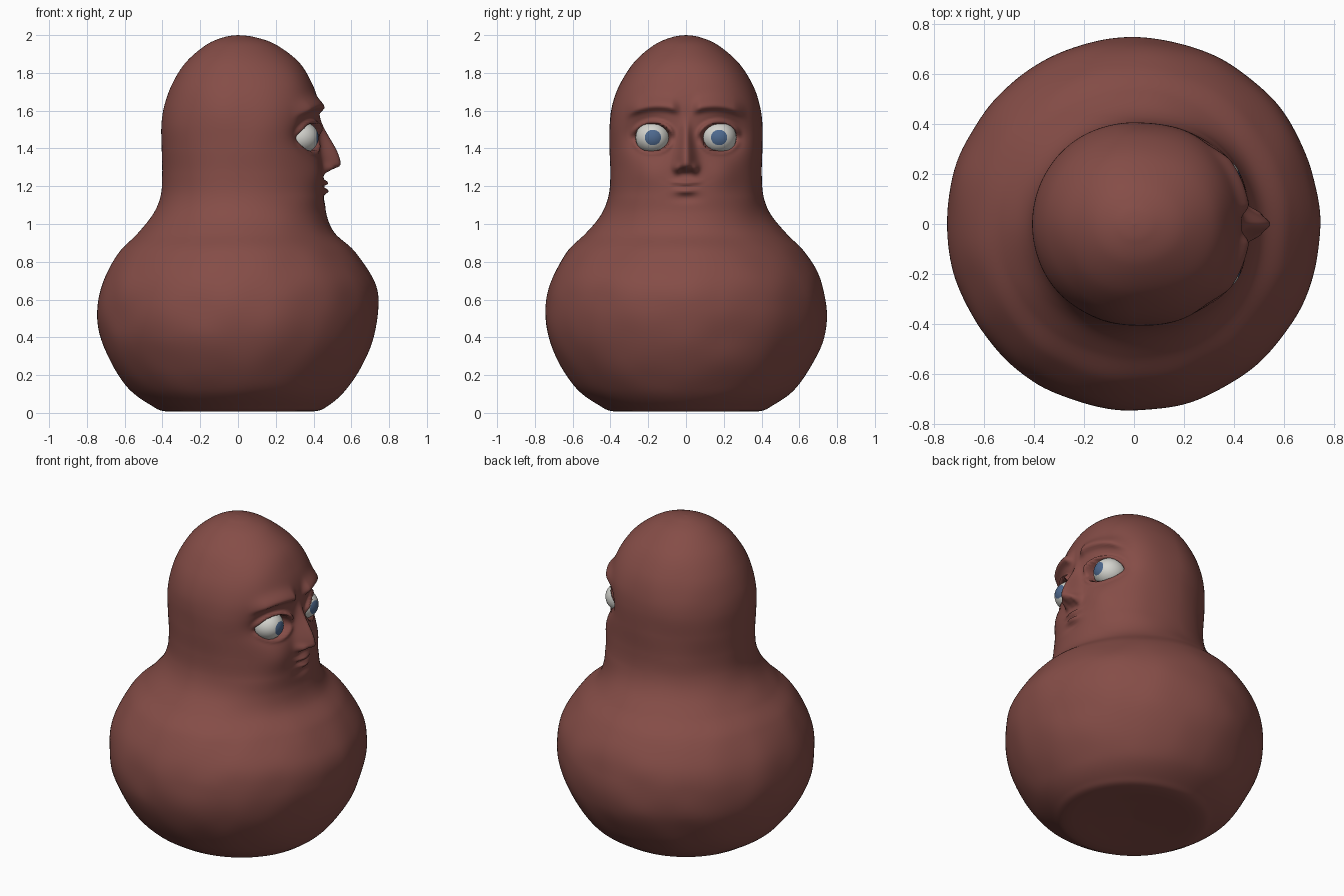
import bpy, bmesh, math
from mathutils import Vector, Matrix, noise

if "Cube" in bpy.data.objects:
    bpy.data.objects.remove(bpy.data.objects["Cube"])


def material(name, rgb):
    m = bpy.data.materials.new(name)
    m.diffuse_color = (*rgb, 1)
    m.use_nodes = True
    m.node_tree.nodes["Principled BSDF"].inputs["Base Color"].default_value = m.diffuse_color
    return m


CLAY = material("red brown clay", (0.235, 0.074, 0.063))
WHITE = material("eye white", (0.66, 0.66, 0.62))
BLUE = material("iris blue", (0.075, 0.14, 0.27))

# Profile from base to crown: (height, back/side radius, front radius)
PROFILE = [
    (0.02, 0.0, 0.0), (0.012, 0.2, 0.2), (0.008, 0.38, 0.40), (0.04, 0.46, 0.48),
    (0.12, 0.57, 0.57), (0.25, 0.665, 0.655), (0.4, 0.73, 0.715), (0.55, 0.745, 0.742),
    (0.7, 0.715, 0.722), (0.85, 0.63, 0.62), (0.95, 0.53, 0.515), (1.05, 0.45, 0.47),
    (1.15, 0.41, 0.458), (1.27, 0.40, 0.448), (1.4, 0.404, 0.438), (1.53, 0.405, 0.432),
    (1.64, 0.387, 0.425), (1.75, 0.345, 0.388), (1.86, 0.272, 0.318),
    (1.95, 0.165, 0.20), (1.99, 0.07, 0.085), (2.0, 0.0, 0.0)]
EYE_Y, EYE_Z = 0.175, 1.458
SEGMENTS, STEPS = 240, 11


def spline(points, steps):
    """Catmull-Rom resampling of the profile."""
    pts = [Vector(p) for p in points]
    out = []
    for i in range(len(pts) - 1):
        a, b = pts[max(i - 1, 0)], pts[i]
        c, d = pts[i + 1], pts[min(i + 2, len(pts) - 1)]
        for k in range(steps):
            t = k / steps
            out.append(0.5 * (2 * b + (c - a) * t + (2 * a - 5 * b + 4 * c - d) * t * t
                              + (3 * b - a - 3 * c + d) * t ** 3))
    return out


def smooth(a, b, v):
    t = min(max((v - a) / (b - a), 0), 1)
    return t * t * (3 - 2 * t)


def bump(u, width):
    return math.exp(-(u / width) ** 2)


def face_relief(y, z):
    """How far the sculpted face stands out of (or sinks into) the head."""
    s = abs(y)
    d = 0.0
    # nose ridge, tip and wings
    ridge = smooth(1.60, 1.32, z) * smooth(1.262, 1.315, z)
    width = 0.026 + 0.022 * smooth(1.5, 1.31, z)
    d += 0.098 * ridge * bump(y, width)
    d += 0.03 * bump(s - 0.048, 0.02) * bump(z - 1.292, 0.024)
    # eye sockets, with the opening cut behind each eyeball
    d -= 0.07 * bump(s - 0.215, 0.10) * bump(z - 1.468, 0.085)
    e = math.hypot((s - EYE_Y) / 0.088, (z - EYE_Z) / 0.068)
    d -= 0.07 * smooth(1.08, 0.88, e)
    # upper and lower lids
    lid = bump(e - 1.2, 0.16)
    d += lid * (0.034 * smooth(1.45, 1.51, z) + 0.012 * smooth(1.45, 1.41, z))
    # brow ridge, sharper on its underside
    q = z - (1.625 - 1.6 * (s - 0.15) ** 2)
    d += 0.034 * bump(q, 0.045 if q > 0 else 0.022) * smooth(0.02, 0.08, s) * smooth(0.33, 0.25, s)
    # cheeks
    d += 0.014 * bump(s - 0.2, 0.09) * bump(z - 1.27, 0.08)
    # lips, mouth line and hollow below
    d += 0.026 * bump(y, 0.062) * bump(z - 1.217, 0.014)
    d += 0.024 * bump(y, 0.05) * bump(z - 1.175, 0.016)
    d -= 0.012 * bump(y, 0.075) * bump(z - 1.197 - 2 * y * y, 0.007)
    d -= 0.010 * bump(y, 0.07) * bump(z - 1.135, 0.022)
    return d


def finish(bm, name, mats):
    bmesh.ops.recalc_face_normals(bm, faces=bm.faces)
    me = bpy.data.meshes.new(name)
    for f in bm.faces:
        f.smooth = True
    bm.to_mesh(me)
    bm.free()
    for m in mats:
        me.materials.append(m)
    ob = bpy.data.objects.new(name, me)
    bpy.context.collection.objects.link(ob)
    return ob


# Gourd-shaped body and head, lathed with a flatter front and a sculpted face
bm = bmesh.new()
rings = []
for z, back, front in spline(PROFILE, STEPS)[1:]:
    ring = []
    head = smooth(0.95, 1.15, z) * smooth(1.95, 1.75, z)
    for i in range(SEGMENTS):
        u = math.tau * i / SEGMENTS
        a = u - 0.45 * math.sin(u)          # denser towards the face
        c, s = math.cos(a), math.sin(a)
        p = 1 - 0.15 * head if c > 0 else 1
        x = math.copysign(abs(c) ** p, c) * (front if c > 0 else back)
        y = math.copysign(abs(s) ** p, s) * back
        lump = 1 + 0.010 * noise.noise(Vector((x, y, z)) * 5) * smooth(0.0, 0.15, z)
        x, y = x * lump, y * lump
        if x > 0 and 1.0 < z < 1.85:
            x += face_relief(y, z) * smooth(0.12, 0.3, x)
        ring.append(bm.verts.new((x, y, z)))
    rings.append(ring)
for lo, hi in zip(rings, rings[1:]):
    for i in range(SEGMENTS):
        j = (i + 1) % SEGMENTS
        bm.faces.new((lo[i], lo[j], hi[j], hi[i]))
for ring, z in ((rings[0], 0.02), (rings[-1], 2.0)):
    tip = bm.verts.new((0, 0, z))
    for i in range(SEGMENTS):
        bm.faces.new((ring[i], ring[(i + 1) % SEGMENTS], tip))
finish(bm, "body_and_head", [CLAY])

# Eyeballs: pole points forward so the iris is a clean round cap
for side, label in ((-1, "right"), (1, "left")):
    bm = bmesh.new()
    bmesh.ops.create_uvsphere(bm, u_segments=40, v_segments=26, radius=1)
    bm.transform(Matrix.Rotation(math.pi / 2, 4, 'Y'))
    for f in bm.faces:
        f.material_index = 1 if f.calc_center_median().x > math.cos(math.radians(27.5)) else 0
    bm.transform(Matrix.Translation((0.325, side * EYE_Y, EYE_Z))
                 @ Matrix.Diagonal((0.102, 0.092, 0.088, 1)))
    finish(bm, label + "_eye", [WHITE, BLUE])
